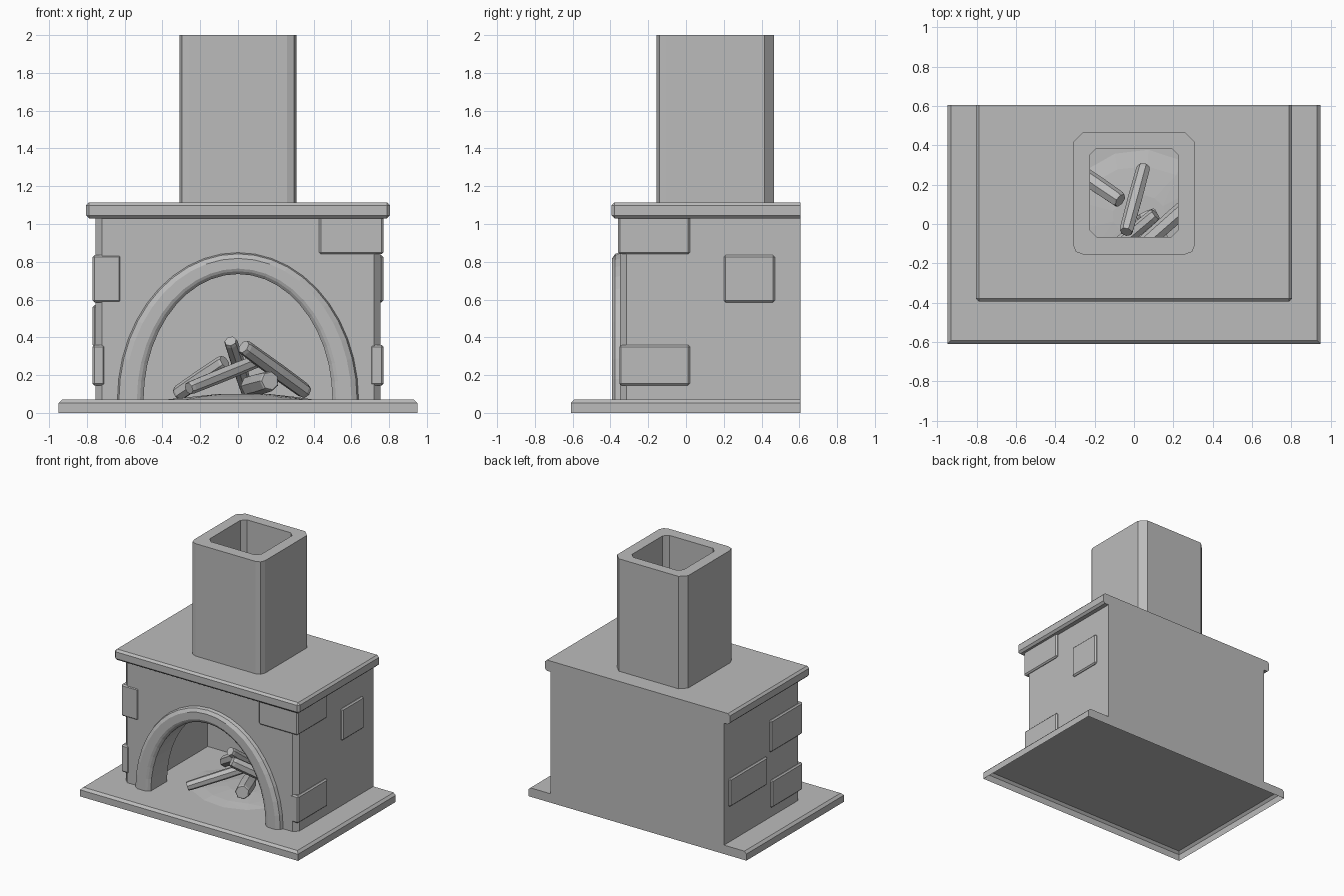
import bpy, bmesh, math, random
from mathutils import Vector

random.seed(4)
if "Cube" in bpy.data.objects:
    bpy.data.objects.remove(bpy.data.objects["Cube"])

stone = bpy.data.materials.new("stone_grey")
stone.use_nodes = True
GREY = (0.5, 0.5, 0.5, 1)
stone.diffuse_color = GREY
stone.node_tree.nodes["Principled BSDF"].inputs["Base Color"].default_value = GREY
BACK = 0.605


def finish(name, bm):
    bmesh.ops.recalc_face_normals(bm, faces=bm.faces)
    mesh = bpy.data.meshes.new(name)
    bm.to_mesh(mesh)
    bm.free()
    mesh.materials.append(stone)
    obj = bpy.data.objects.new(name, mesh)
    bpy.context.collection.objects.link(obj)
    return obj


def loft(bm, rings, closed=False):
    """Skin equal rings of points; cap the ends unless closed."""
    rows = [[bm.verts.new(p) for p in ring] for ring in rings]
    n = len(rows[0])
    for a, b in zip(rows, rows[1:]):
        for i in range(n):
            j = (i + 1) % n
            bm.faces.new((a[i], a[j], b[j], b[i]))
    bm.faces.new(rows[0])
    bm.faces.new(rows[-1])


def prism(name, outline, z0, z1):
    bm = bmesh.new()
    loft(bm, [[(x, y, z) for x, y in outline] for z in (z0, z1)])
    return finish(name, bm)


def slab(name, x0, x1, y0, y1, z0, z1, bevel, keep=lambda a, b: True, open_base=False):
    """Box whose edges are bevelled where keep(end, end) holds."""
    bm = bmesh.new()
    loft(bm, [[(x0, y0, z), (x1, y0, z), (x1, y1, z), (x0, y1, z)] for z in (z0, z1)])
    edges = [e for e in bm.edges if keep(e.verts[0].co, e.verts[1].co)]
    bmesh.ops.bevel(bm, geom=edges, offset=bevel, segments=1, affect='EDGES')
    if open_base:
        base = [f for f in bm.faces if all(abs(v.co.z - z0) < 1e-5 for v in f.verts)]
        bmesh.ops.delete(bm, geom=base, context='FACES')
    return finish(name, bm)


def cut(obj, *cutters):
    for c in cutters:
        mod = obj.modifiers.new(c.name, 'BOOLEAN')
        mod.operation = 'DIFFERENCE'
        mod.solver = 'EXACT'
        mod.object = c
        c.hide_render = True
        c.hide_set(True)


def not_back(a, b):
    return not (a.y > BACK - 0.01 and b.y > BACK - 0.01)


# Hearth and mantel: flush and unbevelled at the back
slab("hearth", -0.95, 0.95, -0.61, BACK, 0, 0.07, 0.018,
     lambda a, b: not_back(a, b) and a.z > 0.01 and b.z > 0.01, open_base=True)
mantel = slab("mantel", -0.805, 0.805, -0.395, BACK, 1.03, 1.115, 0.016, not_back)

# Surround with chamfered front corners
W, F, C = 0.755, -0.35, 0.035
body = prism("surround", [(-W, BACK), (-W, F + C), (-W + C, F), (W - C, F),
                          (W, F + C), (W, BACK)], 0.07, 1.035)


# Chimney, softer at the front corners
def shaft_outline(w, y0, y1, c, k):
    right = [(w - c, y0), (w - k, y0 + k), (w, y0 + c), (w, y1 - c), (w - c, y1)]
    return right + [(-x, y) for x, y in reversed(right)]


chimney = prism("chimney", shaft_outline(0.31, -0.155, 0.465, 0.05, 0.014), 1.11, 2.0)
flue = prism("flue_cutter", shaft_outline(0.225, -0.065, 0.385, 0.035, 0.017), 0.9, 2.2)
chamber = slab("chamber_cutter", -0.6, 0.6, -0.17, 0.48, -0.1, 0.95, 0, lambda a, b: False)


# Arch: section swept along a half ellipse
def arch_point(t, y, angle):
    rx, rz = 0.5 + 0.14 * t, 0.735 + 0.115 * t
    return (rx * math.cos(angle), y, 0.07 + (rz - 0.07) * math.sin(angle))


STEPS = 22
section = [(0, -0.17), (0, -0.37), (0.13, -0.385), (0.25, -0.392), (0.72, -0.392),
           (0.93, -0.375), (1, -0.345), (1, -0.2), (0.7, -0.17)]
bm = bmesh.new()
loft(bm, [[arch_point(t, y, math.pi * i / STEPS) for t, y in section]
          for i in range(STEPS + 1)])
finish("arch", bm)

# Opening behind the arch
bm = bmesh.new()
curve = [arch_point(0.4, 0, math.pi * i / STEPS) for i in range(STEPS + 1)]
curve = [(curve[0][0], 0, -0.1)] + curve + [(curve[-1][0], 0, -0.1)]
loft(bm, [[(x, y, z) for x, _, z in curve] for y in (-0.6, -0.1)])
opening = finish("opening_cutter", bm)

cut(body, chamber, opening, flue)
cut(mantel, flue)
cut(chimney, flue)

# Raised blocks: those at the front wrap round the corner
OUT = 0.77


def block(name, side, reach, y0, y1, z0, z1):
    xs = sorted((side * OUT, side * reach))
    slab(name, *xs, y0, y1, z0, z1, 0.01)


block("corner_block_upper", 1, 0.43, -0.36, 0.02, 0.84, 1.04)
block("corner_block_lower", 1, 0.7, -0.353, 0.02, 0.145, 0.36)
block("side_block_right", 1, 0.7, 0.2, 0.47, 0.585, 0.835)
block("corner_block_middle", -1, 0.62, -0.356, 0.04, 0.585, 0.835)
block("corner_block_base", -1, 0.705, -0.356, 0.03, 0.145, 0.36)
block("side_block_left", -1, 0.7, 0.08, 0.55, 0.35, 0.57)

# Ash bed: low faceted mound
bm = bmesh.new()
rings = []
for radius, z in ((0.4, 0.07), (0.3, 0.085), (0.13, 0.1)):
    rings.append([((radius * random.uniform(0.88, 1.1)) * math.cos(a) + 0.03,
                   radius * 0.85 * math.sin(a) + 0.04, z)
                  for a in (math.tau * i / 13 for i in range(13))])
loft(bm, rings)
bmesh.ops.triangulate(bm, faces=bm.faces)
finish("ash_bed", bm)


# Logs: seven-sided tapered rods
def log(name, start, end, r):
    a, b = Vector(start), Vector(end)
    turn = (b - a).to_track_quat('Z', 'Y')
    bm = bmesh.new()
    rings = []
    for f, k in ((0, 0.88), (0.04, 1), (0.55, 1.06), (0.96, 1), (1, 0.88)):
        rings.append([a.lerp(b, f) + turn @ Vector((r * k * math.cos(t), r * k * math.sin(t), 0))
                      for t in (math.tau * i / 7 for i in range(7))])
    loft(bm, rings)
    finish(name, bm)


log("log_top", (-0.04, -0.04, 0.38), (0.05, 0.29, 0.11), 0.036)
log("log_right", (0.03, -0.12, 0.35), (0.36, 0.17, 0.11), 0.042)
log("log_front", (-0.26, -0.26, 0.13), (0.11, 0.05, 0.28), 0.036)
log("log_left", (-0.32, 0.29, 0.1), (-0.07, 0.12, 0.27), 0.042)
log("log_short", (0.17, -0.19, 0.17), (0.06, 0.06, 0.14), 0.055)
